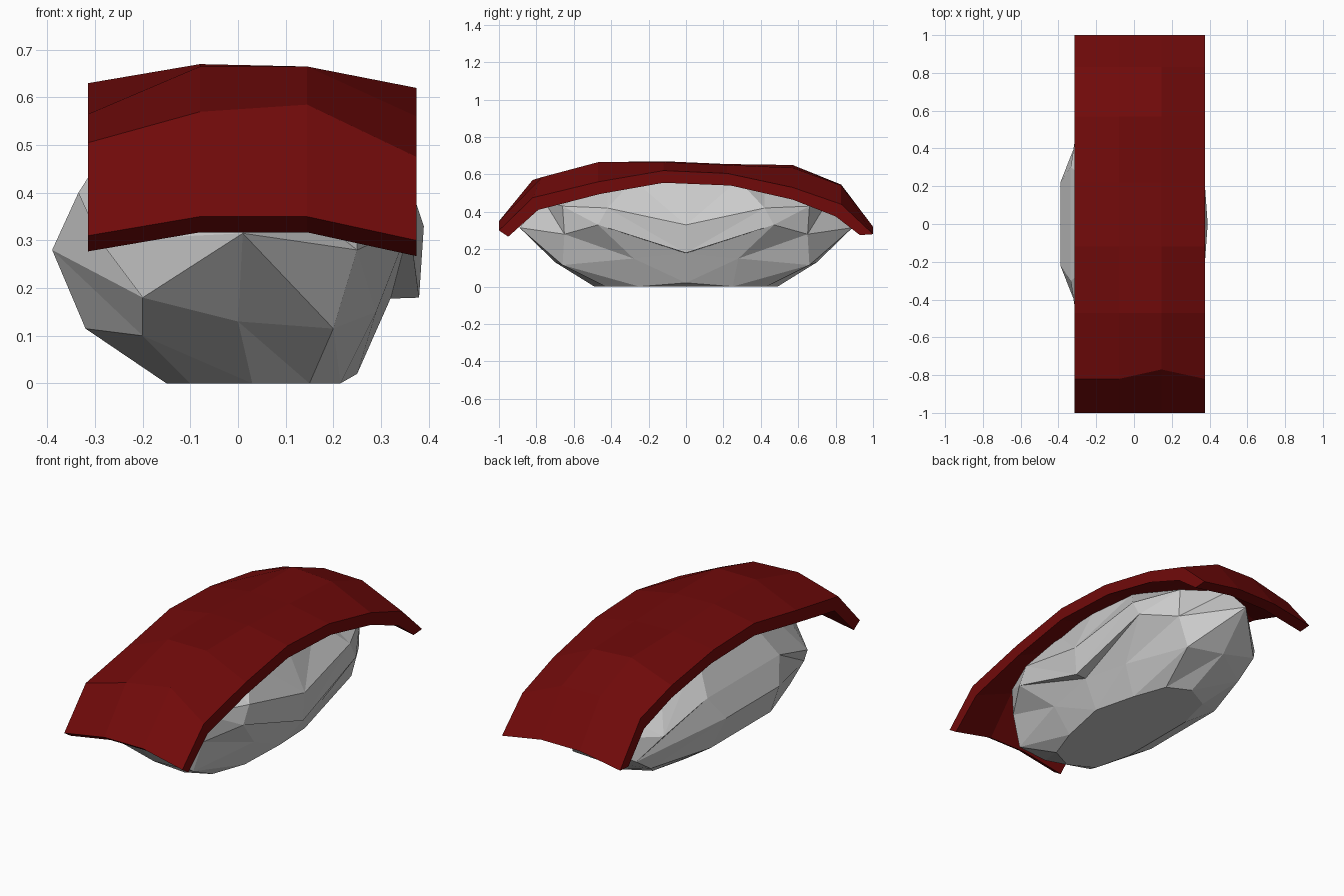
import bpy
import bmesh

if "Cube" in bpy.data.objects:
    bpy.data.objects.remove(bpy.data.objects["Cube"])


def make_object(name, verts, faces):
    mesh = bpy.data.meshes.new(name)
    mesh.from_pydata(verts, [], faces)
    obj = bpy.data.objects.new(name, mesh)
    bpy.context.collection.objects.link(obj)
    # consistent outward normals
    bm = bmesh.new()
    bm.from_mesh(mesh)
    bmesh.ops.recalc_face_normals(bm, faces=bm.faces)
    bm.to_mesh(mesh)
    bm.free()
    return obj


# Rice mound: faceted rings, half of each listed from the right to the left side
half_rings = [
    [(.25, 0, .02), (.215, .25, 0), (.15, .43, 0), (.03, .49, 0), (-.1, .42, 0), (-.15, .22, 0)],
    [(.32, 0, .178), (.29, .28, .15), (.2, .66, .115), (.0, .7, .13), (-.2, .58, .1), (-.32, .25, .115)],
    [(.38, 0, .18), (.36, .47, .33), (.25, .65, .28), (.01, .89, .315), (-.2, .7, .18), (-.39, .22, .28)],
    [(.39, 0, .33), (.36, .42, .42), (.25, .66, .43), (.02, .76, .46), (-.29, .6, .3), (-.335, .3, .4)],
    [(.27, 0, .58), (.25, .28, .57), (.16, .42, .56), (0, .48, .565), (-.14, .42, .56), (-.22, .22, .58)],
]
rings = [h + [(x, -y, z) for x, y, z in reversed(h[1:])] for h in half_rings]
n = len(rings[0])
verts = [v for ring in rings for v in ring]
faces = []
for r in range(len(rings) - 1):
    for i in range(n):
        a, b = r * n + i, r * n + (i + 1) % n
        # mirror the quad diagonals so both ends match
        if i < n // 2:
            faces += [(a, b, b + n), (a, b + n, a + n)]
        else:
            faces += [(a, b, a + n), (b, b + n, a + n)]
faces += [tuple(range(n)), tuple(range(len(verts) - n, len(verts)))]
make_object("rice_mound", verts, faces)

# Fish slice: arched slab, cross-section heights at each station along y
columns = [-.315, -.08, .145, .375]
stations = [  # top y, underside y, underside drop, top heights across x
    (-1, -.95, .033, (.31, .35, .35, .30)),
    (-.82, -.79, .065, (.505, .57, .57, .475)),
    (-.47, -.46, .065, (.565, .665, .665, .56)),
    (-.12, -.12, .065, (.63, .67, .665, .62)),
    (.22, .24, .065, (.62, .655, .65, .605)),
    (.57, .57, .065, (.565, .65, .635, .53)),
    (.83, .80, .065, (.49, .545, .54, .44)),
    (1, .93, .005, (.28, .32, .32, .28)),
]
c, s = len(columns), len(stations)
top = [(x, y, z) for y, _, _, hs in stations for x, z in zip(columns, hs)]
under = [(x, y, z - d) for _, y, d, hs in stations for x, z in zip(columns, hs)]
top[c + 2] = (.145, -.77, .585)
m = c * s
faces = []
for j in range(s - 1):
    for i in range(c - 1):
        k = j * c + i
        quad = (k, k + 1, k + 1 + c, k + c)
        faces += [quad, tuple(v + m for v in reversed(quad))]
    for k in (j * c, j * c + c - 1):
        faces.append((k, k + c, k + c + m, k + m))
for j in (0, s - 1):
    for i in range(c - 1):
        k = j * c + i
        faces.append((k, k + 1, k + 1 + m, k + m))
fish = make_object("fish_slice", top + under, faces)
red = bpy.data.materials.new("deep_red")
red.diffuse_color = (.165, .003, .003, 1)
red.use_nodes = True
red.node_tree.nodes["Principled BSDF"].inputs["Base Color"].default_value = red.diffuse_color
fish.data.materials.append(red)
